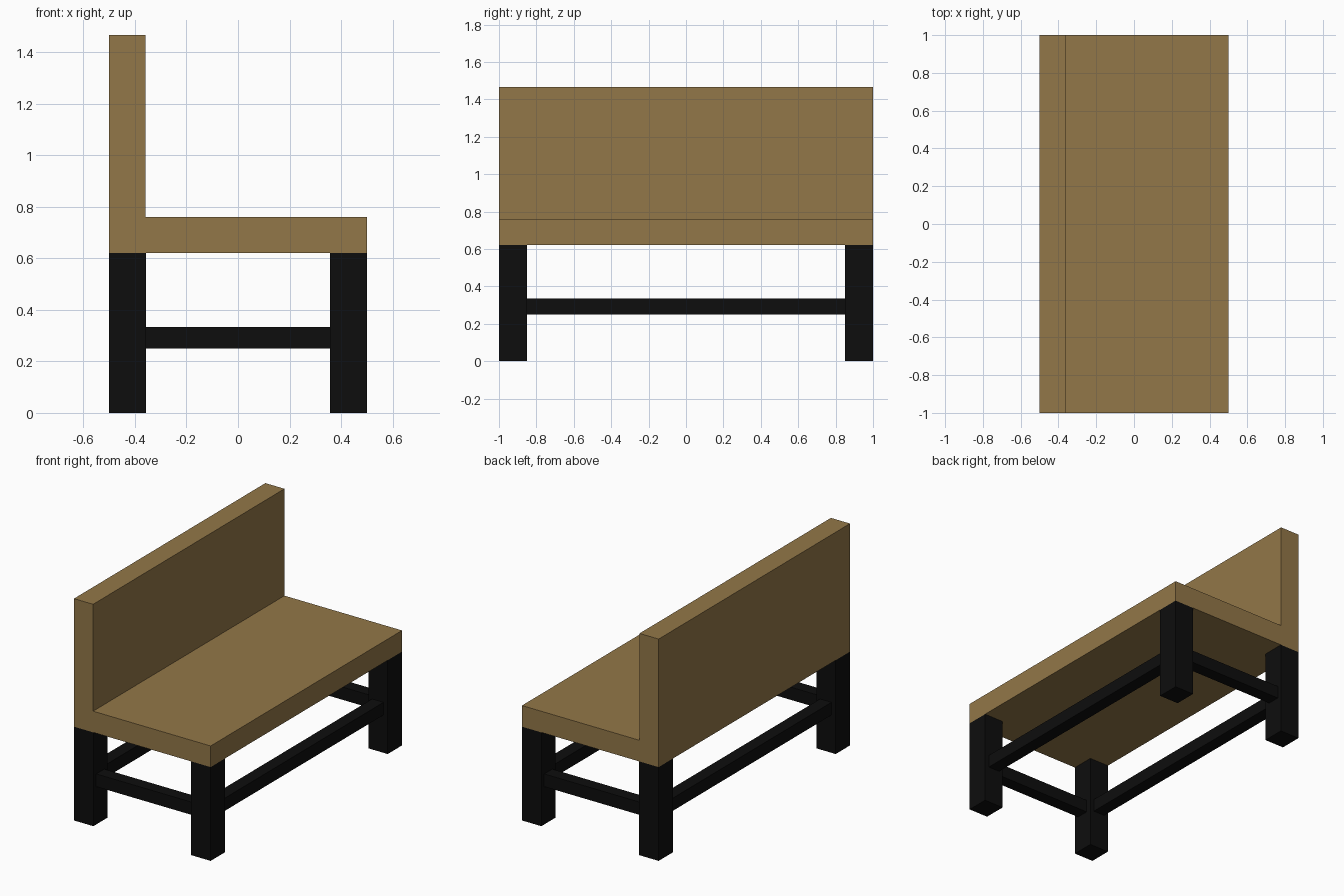
import bpy

if "Cube" in bpy.data.objects:
    bpy.data.objects.remove(bpy.data.objects["Cube"])

def material(name, color):
    m = bpy.data.materials.new(name)
    m.diffuse_color = color
    m.use_nodes = True
    m.node_tree.nodes["Principled BSDF"].inputs["Base Color"].default_value = m.diffuse_color
    return m

wood = material("wood", (0.29, 0.185, 0.065, 1))
black = material("black_metal", (0.004, 0.004, 0.004, 1))

def box(name, lo, hi, mat):
    bpy.ops.mesh.primitive_cube_add(size=1, location=[(a + b) / 2 for a, b in zip(lo, hi)])
    o = bpy.context.object
    o.name = name
    o.scale = [b - a for a, b in zip(lo, hi)]
    bpy.ops.object.transform_apply(location=False, rotation=False, scale=True)
    o.data.materials.append(mat)
    return o

# L-shaped seat and backrest: one profile extruded along the length
profile = [(-0.5, 0.62), (0.5, 0.62), (0.5, 0.76), (-0.36, 0.76), (-0.36, 1.467), (-0.5, 1.467)]
n = len(profile)
verts = [(x, y, z) for y in (-1, 1) for x, z in profile]
faces = [tuple(range(n)), tuple(range(2 * n - 1, n - 1, -1))]
faces += [(i, i + n, (i + 1) % n + n, (i + 1) % n) for i in range(n)]
mesh = bpy.data.meshes.new("seat_and_backrest")
mesh.from_pydata(verts, [], faces)
mesh.materials.append(wood)
bpy.context.collection.objects.link(bpy.data.objects.new("seat_and_backrest", mesh))

LX, LY = 0.142, 0.15      # leg section
R, Z0, Z1 = 0.084, 0.25, 0.334  # rail section and heights
IN = 0.03                 # rail inset from the leg faces

# Legs
for sx, xn in ((-1, "back"), (1, "front")):
    for sy, yn in ((-1, "left"), (1, "right")):
        x = sorted((sx * 0.5, sx * (0.5 - LX)))
        y = sorted((sy * 1.0, sy * (1.0 - LY)))
        box(f"{xn}_{yn}_leg", (x[0], y[0], 0), (x[1], y[1], 0.62), black)

# Stretcher rails between the legs
for s, xn, yn in ((-1, "back", "left"), (1, "front", "right")):
    x = sorted((s * (0.5 - IN), s * (0.5 - IN - R)))
    box(f"{xn}_long_rail", (x[0], -1 + LY, Z0), (x[1], 1 - LY, Z1), black)
    y = sorted((s * (1 - IN), s * (1 - IN - R)))
    box(f"{yn}_end_rail", (-0.5 + LX, y[0], Z0), (0.5 - LX, y[1], Z1), black)
